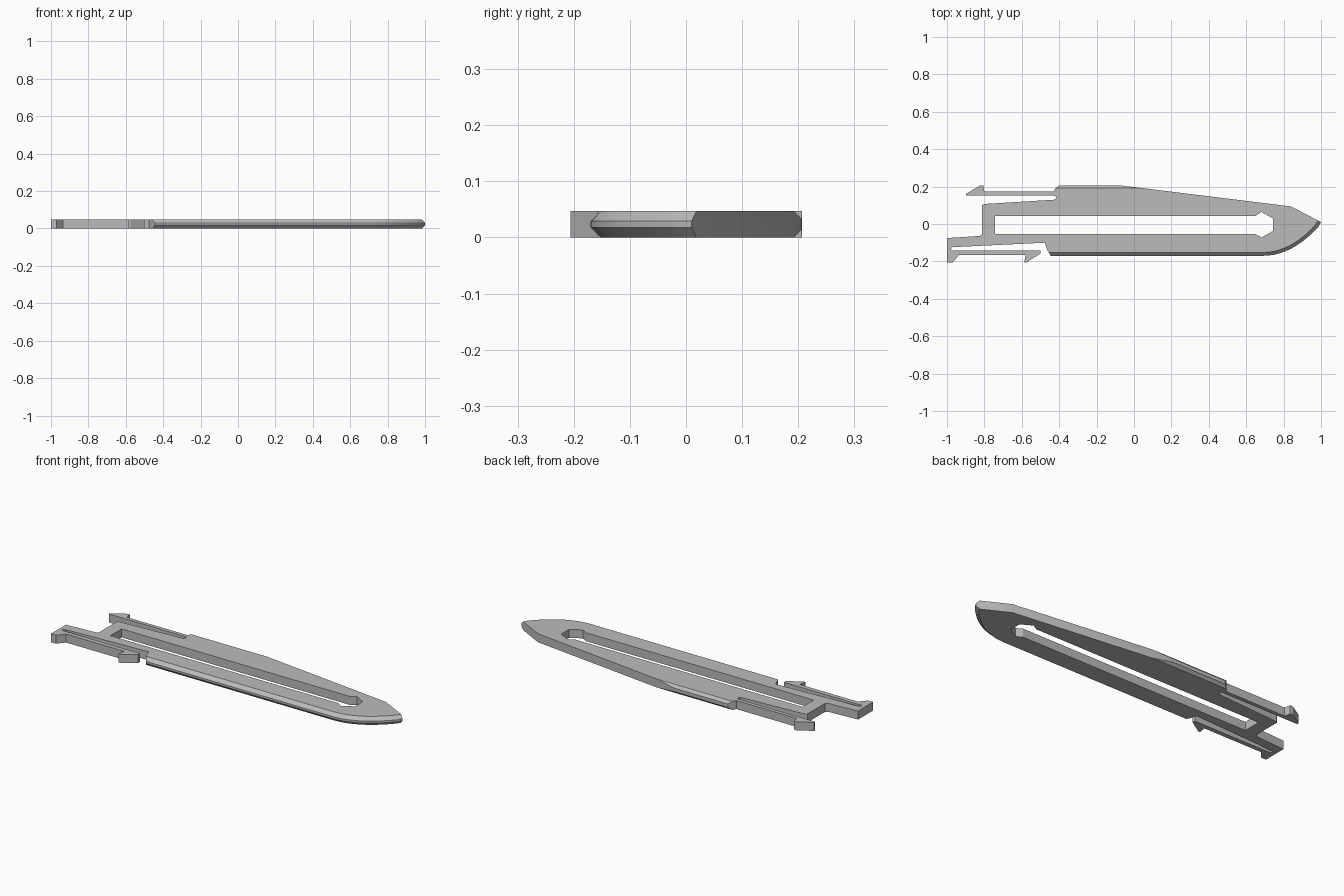
import bpy, bmesh, math
from mathutils import Vector
from mathutils.geometry import interpolate_bezier

old = bpy.data.objects.get("Cube")
if old:
    bpy.data.objects.remove(old, do_unlink=True)

THICK = 0.047

grey = bpy.data.materials.new("plain grey")
grey.use_nodes = True
colour = (0.5, 0.5, 0.5, 1)
grey.diffuse_color = colour
grey.node_tree.nodes["Principled BSDF"].inputs["Base Color"].default_value = colour


def slab(points, low, high):
    """Extrude a flat outline between two heights."""
    bm = bmesh.new()
    face = bm.faces.new([bm.verts.new((x, y, low)) for x, y in points])
    out = bmesh.ops.extrude_face_region(bm, geom=[face], use_keep_orig=True)
    tops = [v for v in out["geom"] if isinstance(v, bmesh.types.BMVert)]
    bmesh.ops.translate(bm, verts=tops, vec=(0, 0, high - low))
    bmesh.ops.recalc_face_normals(bm, faces=bm.faces)
    return bm


def make_object(name, bm):
    mesh = bpy.data.meshes.new(name)
    bm.to_mesh(mesh)
    bm.free()
    mesh.materials.append(grey)
    obj = bpy.data.objects.new(name, mesh)
    bpy.context.collection.objects.link(obj)
    return obj


def bevel_path(bm, path, width):
    """Chamfer the upper and lower rims that follow a run of outline points."""
    runs = list(zip(path, path[1:]))

    def near(v, p):
        return (v.co.xy - Vector(p)).length < 1e-4

    edges = [e for e in bm.edges
             if abs(e.verts[0].co.z - e.verts[1].co.z) < 1e-5
             and any((near(e.verts[0], a) and near(e.verts[1], b)) or
                     (near(e.verts[0], b) and near(e.verts[1], a)) for a, b in runs)]
    bmesh.ops.bevel(bm, geom=edges, offset=width, offset_type='OFFSET',
                    segments=1, affect='EDGES', clamp_overlap=False)


# Rounded nose running into the straight front edge
curve = interpolate_bezier(Vector((0.69, -0.17)).to_3d(), Vector((0.80, -0.17)).to_3d(),
                           Vector((0.90, -0.11)).to_3d(), Vector((0.985, -0.015)).to_3d(), 12)
front = [(1.0, 0.01)] + [(p.x, p.y) for p in reversed(curve)] + [(-0.445, -0.17), (-0.463, -0.14)]
back = [(-0.40, 0.206), (-0.07, 0.206)]

# Front spring arm with hooked end, and rear spring arm with barb
front_arm = [(-0.477, -0.10), (-0.97, -0.124), (-0.98, -0.132), (-0.975, -0.141),
             (-0.50, -0.141), (-0.50, -0.158), (-0.575, -0.206), (-0.587, -0.206),
             (-0.58, -0.166), (-0.935, -0.166), (-0.97, -0.206), (-1.0, -0.206), (-1.0, -0.075)]
tail = [(-0.825, -0.064), (-0.812, -0.055), (-0.812, 0.10), (-0.80, 0.107)]
rear_arm = [(-0.425, 0.13), (-0.418, 0.138), (-0.418, 0.146), (-0.425, 0.152), (-0.897, 0.152),
            (-0.897, 0.162), (-0.822, 0.207), (-0.806, 0.207), (-0.80, 0.173),
            (-0.43, 0.173), (-0.42, 0.191)]

outline = back + [(0.84, 0.094)] + front + front_arm + tail + rear_arm
bm = slab(outline, 0, THICK)
bevel_path(bm, front[:-1], 0.018)
bevel_path(bm, back, 0.014)
body = make_object("flat_body", bm)

# Long slot with an angular pocket at the nose end
slot = [(-0.743, 0.044), (0.65, 0.044), (0.682, 0.064), (0.742, 0.03),
        (0.742, -0.038), (0.682, -0.072), (0.65, -0.054), (-0.743, -0.054)]
cutter = make_object("slot_cutter", slab(slot, -0.1, 0.2))
cutter.hide_render = True
cut = body.modifiers.new("slot", 'BOOLEAN')
cut.operation = 'DIFFERENCE'
cut.solver = 'EXACT'
cut.object = cutter

bpy.ops.object.select_all(action='DESELECT')
body.select_set(True)
bpy.context.view_layer.objects.active = body
bpy.ops.object.modifier_apply(modifier=cut.name)
bpy.data.objects.remove(cutter, do_unlink=True)
bpy.ops.object.shade_smooth_by_angle(angle=math.radians(25))
